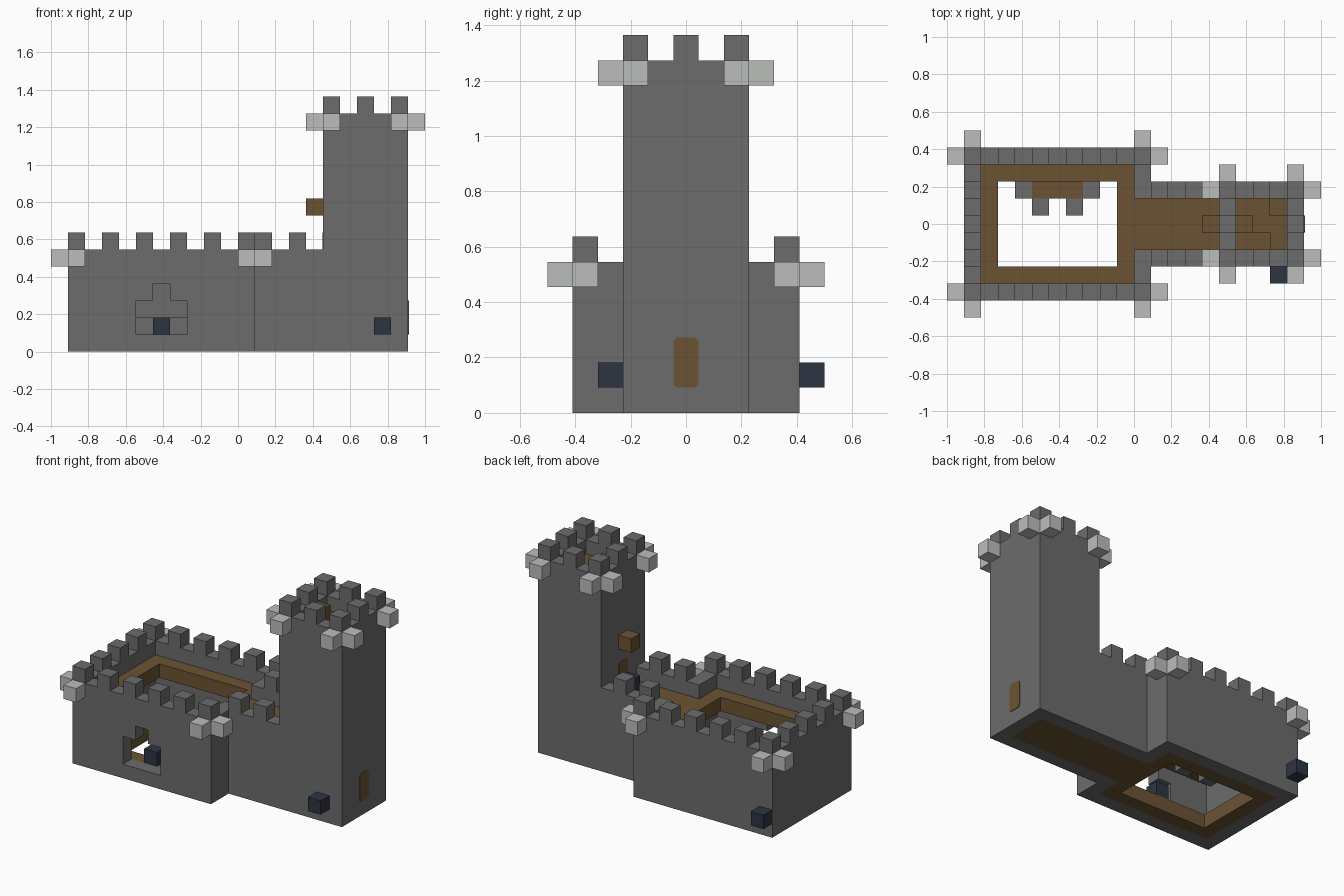
import bpy
import bmesh
from mathutils import Vector

if "Cube" in bpy.data.objects:
    bpy.data.objects.remove(bpy.data.objects["Cube"])

U = 1 / 11  # side of one building block


def material(name, rgb):
    mat = bpy.data.materials.new(name)
    mat.use_nodes = True
    mat.diffuse_color = (*rgb, 1)
    mat.node_tree.nodes["Principled BSDF"].inputs["Base Color"].default_value = (*rgb, 1)
    return mat


STONE = material("dark stone", (0.15, 0.15, 0.15))
TRIM = material("light stone", (0.50, 0.51, 0.50))
WOOD = material("brown wood", (0.147, 0.086, 0.033))
BLUE = material("dark blue", (0.026, 0.036, 0.054))


def cells(x0, x1, y0, y1, z0, z1):
    """Block positions; x and z ends are exclusive, y is inclusive and centred."""
    return {(x, y, z) for x in range(x0, x1)
            for y in range(y0, y1 + 1) for z in range(z0, z1)}


def finish(name, bm, mat):
    mesh = bpy.data.meshes.new(name)
    bm.to_mesh(mesh)
    bm.free()
    mesh.materials.append(mat)
    obj = bpy.data.objects.new(name, mesh)
    bpy.context.collection.objects.link(obj)
    return obj


def build(name, blocks, mat):
    """Skin a set of blocks with outer faces only, then merge flat areas."""
    bm = bmesh.new()
    verts = {}

    def vert(p):
        key = tuple(round(c * 2) for c in p)
        if key not in verts:
            verts[key] = bm.verts.new(p * U)
        return verts[key]

    for block in blocks:
        centre = Vector(block) + Vector((0.5, 0, 0.5))
        for axis in range(3):
            for sign in (-1, 1):
                n = Vector((0, 0, 0))
                n[axis] = sign
                if tuple(int(b + d) for b, d in zip(block, n)) in blocks:
                    continue
                a = Vector((0, 0, 0))
                a[(axis + 1) % 3] = 0.5
                b = n.cross(a)
                mid = centre + n / 2
                bm.faces.new([vert(mid + o) for o in (-a - b, a - b, a + b, -a + b)])
    bmesh.ops.dissolve_limit(bm, angle_limit=0.01, verts=bm.verts, edges=bm.edges)
    return finish(name, bm, mat)


def both_sides(blocks):
    return blocks | {(x, -y, z) for x, y, z in blocks}


# Courtyard wall with its stepped gateway and the passage to the corridor
gate = cells(-6, -3, -4, -4, 1, 3) | cells(-5, -4, -4, -4, 3, 4)
yard = (cells(-10, 1, -4, 4, 0, 6) - cells(-9, 0, -3, 3, 0, 6)
        - cells(0, 1, -1, 1, 0, 6) - gate)
build("courtyard_wall", yard, STONE)

# Corridor and tower walls
build("corridor_wall", cells(1, 5, -2, 2, 0, 6) - cells(1, 5, -1, 1, 0, 6), STONE)
build("tower_wall", cells(5, 10, -2, 2, 0, 14) - cells(6, 9, -1, 1, 0, 14)
      - cells(5, 6, -1, 1, 0, 1), STONE)

# Battlements on every second block
yard_merlons = {(x, 4, 6) for x in range(-10, 1, 2)} | {(-10, y, 6) for y in (0, 2)}
build("courtyard_merlons", both_sides(yard_merlons), STONE)
build("corridor_merlons", both_sides({(1, 2, 6), (3, 2, 6)}), STONE)
tower_merlons = {(x, y, 14) for x in (5, 7, 9) for y in (0, 2)} - {(7, 0, 14)}
build("tower_merlons", both_sides(tower_merlons), STONE)


# Light blocks hung outside the corners
def corner_trim(name, x0, x1, y, z):
    blocks = {(x0 - 1, y, z), (x0, y + 1, z), (x1, y + 1, z), (x1 + 1, y, z)}
    build(name, both_sides(blocks), TRIM)


corner_trim("courtyard_corner_trim", -10, 0, 4, 5)
corner_trim("tower_corner_trim", 5, 9, 2, 13)

# Wooden ground floor, raised walkway and tower roof
opening = cells(-8, -1, -2, 2, 0, 6)
build("ground_floor", (cells(-9, 0, -3, 3, 0, 1) - opening) | cells(0, 9, -1, 1, 0, 1), WOOD)
build("walkway", (cells(-9, 0, -3, 3, 4, 5) - opening) | cells(0, 5, -1, 1, 4, 5), WOOD)
roof_steps = cells(6, 8, -1, -1, 12, 13) | {(8, 1, 12)}
build("tower_roof", (cells(6, 9, -1, 1, 11, 13) - roof_steps) | {(6, 0, 13)}, WOOD)

# Table and stools in the courtyard
build("table", cells(-6, -3, 2, 2, 1, 2), WOOD)
stools = {(x, y, 1) for x in (-6, -4) for y in (1, 3)} | {(-7, 2, 1), (-3, 2, 1)}
build("stools", stools, STONE)

# Wooden block above the tower door, and the blue guard blocks
build("door_lintel", {(4, 0, 8)}, WOOD)
for name, block in (("gate_guard", (-5, -3, 1)), ("tower_front_guard", (8, -3, 1)),
                    ("rear_guard", (-10, 5, 1)), ("walkway_guard", (4, 0, 5))):
    build(name, {block}, BLUE)


# Thin doors with rounded corners
def door(name, x, z):
    bm = bmesh.new()
    bmesh.ops.create_cube(bm, size=1)
    bmesh.ops.scale(bm, vec=(0.008, U, 2 * U), verts=bm.verts)
    bmesh.ops.translate(bm, vec=(x * U, 0, (z + 1) * U), verts=bm.verts)
    corners = [e for e in bm.edges
               if abs((e.verts[0].co - e.verts[1].co).normalized().x) > 0.9]
    bmesh.ops.bevel(bm, geom=corners, offset=0.02, segments=4, profile=0.5,
                    affect="EDGES")
    finish(name, bm, WOOD)


door("tower_end_door", 10, 1)
door("tower_walkway_door", 5, 5)
